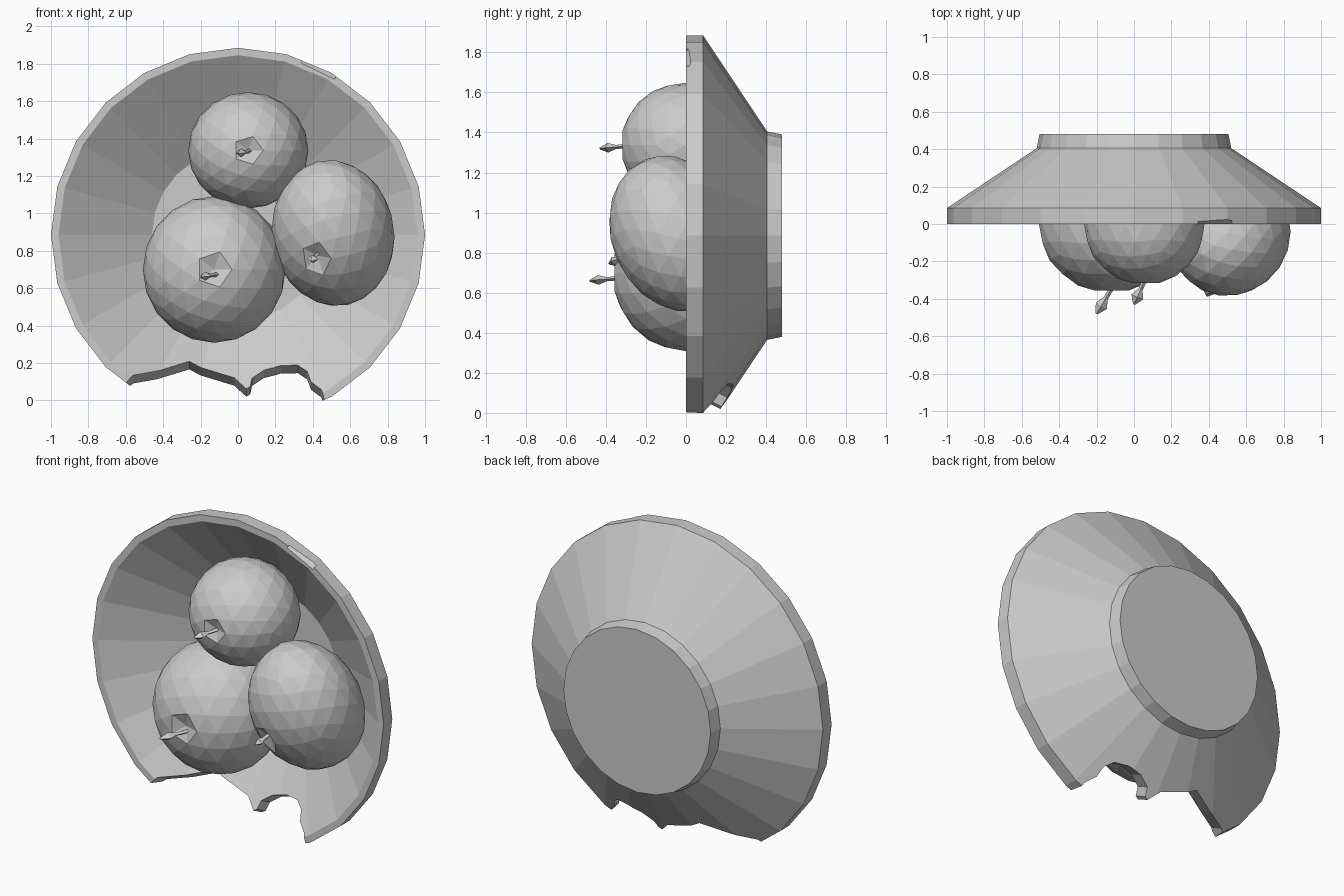
import bpy, bmesh
from math import sin, cos, pi, radians
from mathutils import Vector, Matrix, Euler

if "Cube" in bpy.data.objects:
    bpy.data.objects.remove(bpy.data.objects["Cube"])

CZ = 0.885   # height of the bowl axis
SEG = 24


def add_mesh(name, bm):
    bmesh.ops.recalc_face_normals(bm, faces=bm.faces)
    me = bpy.data.meshes.new(name)
    bm.to_mesh(me)
    bm.free()
    ob = bpy.data.objects.new(name, me)
    bpy.context.scene.collection.objects.link(ob)
    return ob


def lathe_y(name, profile):
    """Closed solid turned about the y axis from (radius, y) points."""
    bm = bmesh.new()
    rings = [[bm.verts.new((r * sin(2 * pi * i / SEG), y, CZ + r * cos(2 * pi * i / SEG)))
              for i in range(SEG)] for r, y in profile]
    for a, b in zip(rings, rings[1:]):
        for i in range(SEG):
            j = (i + 1) % SEG
            bm.faces.new((a[i], a[j], b[j], b[i]))
    bm.faces.new(rings[0])
    bm.faces.new(rings[-1])
    return add_mesh(name, bm)


def cut(target, cutter):
    cutter.hide_render = True
    mod = target.modifiers.new("cut", 'BOOLEAN')
    mod.operation = 'DIFFERENCE'
    mod.solver = 'EXACT'
    mod.object = cutter
    bpy.context.view_layer.objects.active = target
    bpy.ops.object.modifier_apply(modifier=mod.name)
    bpy.data.objects.remove(cutter)


# Bowl lying on its side: inner floor, inner wall, rim, outer wall, foot
bowl = lathe_y("bowl", [(0.46, 0.33), (0.96, 0.0), (1.0, 0.0), (1.0, 0.085),
                        (0.52, 0.405), (0.505, 0.48)])

# Broken lower edge: jagged prism slanted square to the wall
edge = [(-0.64, -0.02), (-0.56, 0.08), (-0.42, 0.14), (-0.26, 0.225), (-0.2, 0.19),
        (-0.02, 0.125), (0.045, 0.045), (0.065, 0.06), (0.075, 0.12), (0.14, 0.175),
        (0.23, 0.2), (0.32, 0.19), (0.37, 0.14), (0.39, 0.065), (0.445, 0.005),
        (0.475, -0.1), (0.475, -0.4), (-0.64, -0.4)]
bm = bmesh.new()
front, back = [[bm.verts.new((x, y, z - 0.5 * (y - 0.12))) for x, z in edge]
               for y in (-0.1, 0.45)]
bm.faces.new(front)
bm.faces.new(back)
for i in range(len(edge)):
    j = (i + 1) % len(edge)
    bm.faces.new((front[i], front[j], back[j], back[i]))
cut(bowl, add_mesh("break_cutter", bm))

# Small chip on the upper right of the rim
bm = bmesh.new()
a = radians(26)
bmesh.ops.create_cube(bm, size=0.2, matrix=Matrix.Translation((1.06 * sin(a), -0.055, CZ + 1.06 * cos(a)))
                      @ Matrix.Rotation(a, 4, 'Y') @ Matrix.Rotation(radians(45), 4, 'X'))
cut(bowl, add_mesh("chip_cutter", bm))


def fruit(name, centre, radii, tilt=(0, 0, 0), dent=0.88):
    """Faceted fruit with a dimple on its front pole; the back is slightly flatter."""
    bm = bmesh.new()
    bmesh.ops.create_icosphere(bm, subdivisions=3, radius=1.01,
                               matrix=Matrix.Rotation(radians(90), 4, 'X'))
    rot = Euler([radians(t) for t in tilt]).to_matrix()
    for v in bm.verts:
        p = v.co.copy()
        if p.y < -0.99:
            p *= dent
        if p.y > 0:
            p.y *= 0.9
        v.co = rot @ Vector([p[k] * radii[k] for k in range(3)]) + Vector(centre)
    add_mesh(name, bm)


def stem(name, base, tip):
    """Thin four-sided stalk that widens before its pointed end."""
    base, tip = Vector(base), Vector(tip)
    d = tip - base
    up = Vector((0, 0, 1))
    side = d.cross(up).normalized()
    up = side.cross(d).normalized()
    bm = bmesh.new()
    rings = []
    for t, w, h in ((0, 0.014, 0.012), (0.5, 0.012, 0.01), (0.75, 0.034, 0.024), (1, 0.006, 0.005)):
        c = base + d * t
        rings.append([bm.verts.new(c + o) for o in (side * w, up * h, -side * w, -up * h)])
    for r, s in zip(rings, rings[1:]):
        for i in range(4):
            j = (i + 1) % 4
            bm.faces.new((r[i], r[j], s[j], s[i]))
    bm.faces.new(rings[0])
    bm.faces.new(rings[-1])
    add_mesh(name, bm)


# Three fruits with stems
fruit("top_fruit", (0.055, -0.005, 1.337), (0.318, 0.318, 0.308))
fruit("left_fruit", (-0.127, 0.0, 0.70), (0.378, 0.365, 0.388))
fruit("right_fruit", (0.51, -0.04, 0.897), (0.325, 0.33, 0.402), (25, 0, -18))
stem("top_stem", (0.07, -0.27, 1.335), (0.0, -0.43, 1.32))
stem("left_stem", (-0.1, -0.31, 0.675), (-0.2, -0.48, 0.66))
stem("right_stem", (0.43, -0.29, 0.79), (0.39, -0.385, 0.745))
